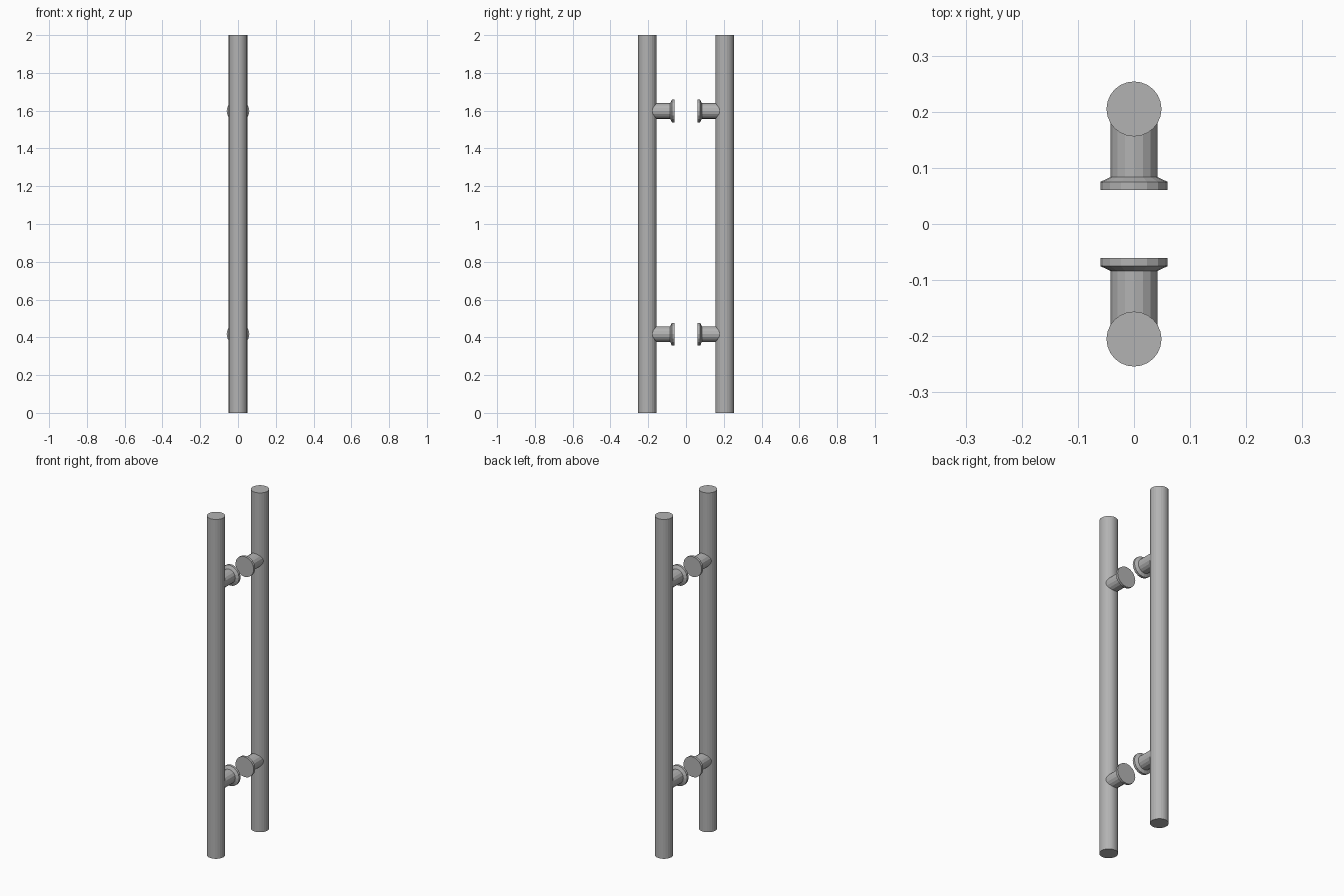
import bpy, bmesh, math

if "Cube" in bpy.data.objects:
    bpy.data.objects.remove(bpy.data.objects["Cube"])

BAR_SIDES, MOUNT_SIDES = 24, 16
BAR_Y, BAR_R, BAR_H = 0.205, 0.049, 2.0
POST_R = 0.0415

# dark grey metal
metal = bpy.data.materials.new("dark_metal")
metal.diffuse_color = (0.45, 0.45, 0.45, 1)
metal.use_nodes = True
metal.node_tree.nodes["Principled BSDF"].inputs["Base Color"].default_value = metal.diffuse_color


def make_object(name, bm):
    bmesh.ops.recalc_face_normals(bm, faces=bm.faces[:])
    mesh = bpy.data.meshes.new(name)
    bm.to_mesh(mesh)
    bm.free()
    mesh.materials.append(metal)
    obj = bpy.data.objects.new(name, mesh)
    bpy.context.collection.objects.link(obj)
    return obj


def bridge(bm, a, b):
    for i in range(len(a)):
        j = (i + 1) % len(a)
        bm.faces.new((a[i], a[j], b[j], b[i]))


def bar(name, side):
    # upright grip tube with closed ends
    bm = bmesh.new()
    bmesh.ops.create_cone(bm, cap_ends=True, segments=BAR_SIDES,
                          radius1=BAR_R, radius2=BAR_R, depth=BAR_H)
    obj = make_object(name, bm)
    obj.location = (0, side * BAR_Y, BAR_H / 2)


def mount(name, side, z):
    # mounting flange, bevelled collar and post, lathed along y
    bm = bmesh.new()
    rings = []
    for r, y in [(0.06, 0.061), (0.06, 0.075), (POST_R, 0.084), (POST_R, None)]:
        ring = []
        for i in range(MOUNT_SIDES):
            a = math.tau * i / MOUNT_SIDES
            x = r * math.cos(a)
            # last ring is coped to the curve of the bar
            yy = y if y else BAR_Y - math.sqrt(BAR_R ** 2 - x ** 2) + 0.001
            ring.append(bm.verts.new((x, side * yy, r * math.sin(a))))
        rings.append(ring)
    bm.faces.new(rings[0])
    for a, b in zip(rings, rings[1:]):
        bridge(bm, a, b)
    obj = make_object(name, bm)
    obj.location.z = z


for label, side in (("front", -1), ("back", 1)):
    bar(label + "_bar", side)
    for level, z in (("lower", 0.417), ("upper", 1.598)):
        mount(f"{label}_{level}_mount", side, z)
